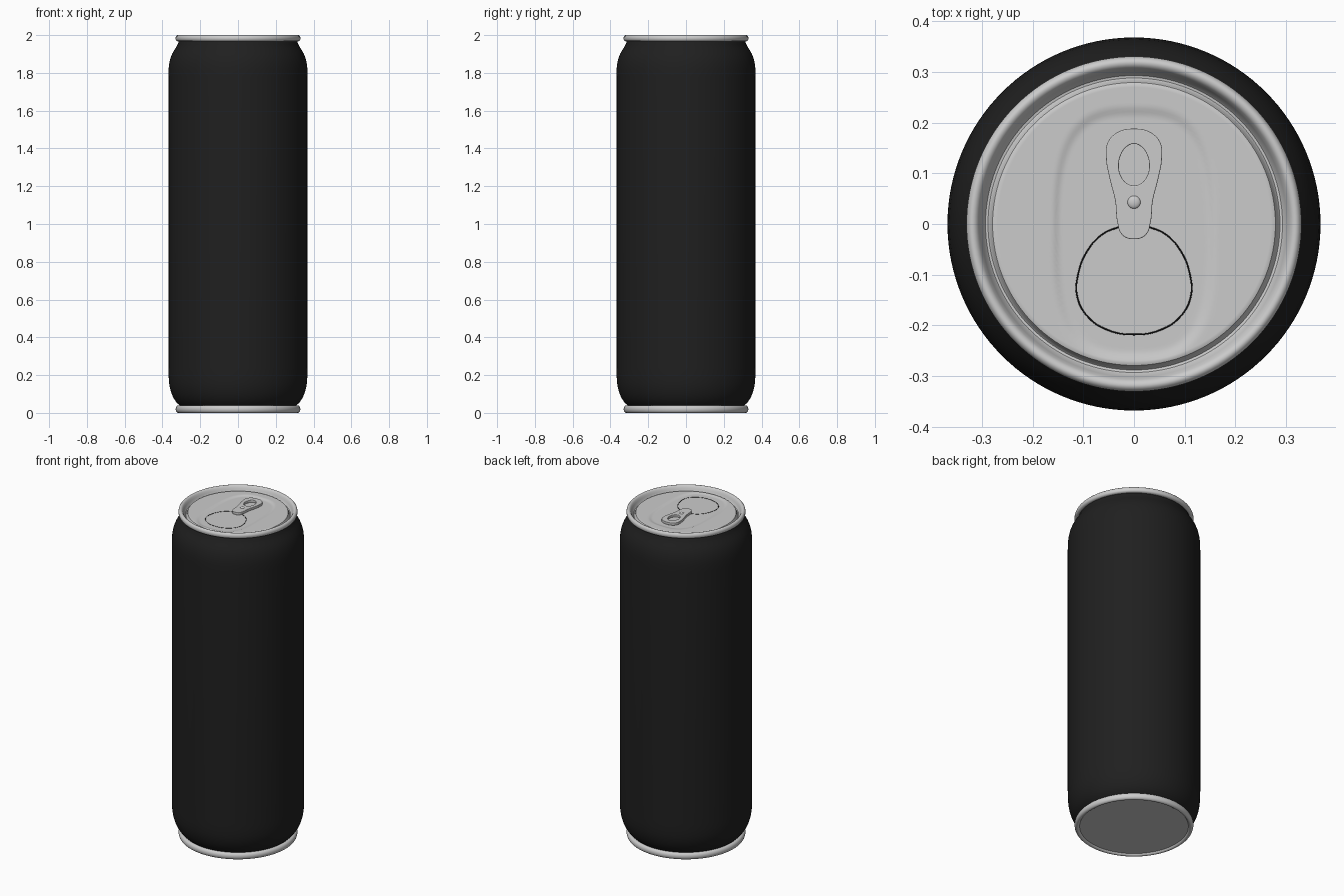
import bpy, bmesh, math

if "Cube" in bpy.data.objects:
    bpy.data.objects.remove(bpy.data.objects["Cube"])

SEGS = 128


def smooth(ob, angle=40):
    bpy.ops.object.select_all(action='DESELECT')
    bpy.context.view_layer.objects.active = ob
    ob.select_set(True)
    bpy.ops.object.shade_smooth_by_angle(angle=math.radians(angle))


def material(name, color):
    m = bpy.data.materials.new(name)
    m.diffuse_color = color
    m.use_nodes = True
    m.node_tree.nodes["Principled BSDF"].inputs["Base Color"].default_value = m.diffuse_color
    return m


def lathe(name, profile, shape=None, mat=None):
    """Revolve (r, z) points about z; shape(x, y) gives an optional height offset."""
    bm = bmesh.new()
    rings = []
    for r, z in profile:
        ring = []
        for k in range(SEGS):
            a = 2 * math.pi * k / SEGS
            x, y = r * math.cos(a), r * math.sin(a)
            ring.append(bm.verts.new((x, y, z + (shape(x, y) if shape else 0))))
        rings.append(ring)
    for lo, hi in zip(rings, rings[1:]):
        for k in range(SEGS):
            n = (k + 1) % SEGS
            bm.faces.new((lo[k], lo[n], hi[n], hi[k]))
    bmesh.ops.remove_doubles(bm, verts=bm.verts, dist=1e-5)
    me = bpy.data.meshes.new(name)
    bm.to_mesh(me)
    bm.free()
    ob = bpy.data.objects.new(name, me)
    bpy.context.collection.objects.link(ob)
    if mat:
        me.materials.append(mat)
    smooth(ob)
    return ob


def outline(name, loops, z, cyclic=True, flat=True, extrude=0, bevel=0, mat=None):
    """Smooth bezier outlines through (x, y) points, converted to mesh."""
    cu = bpy.data.curves.new(name, 'CURVE')
    cu.dimensions = '2D' if flat else '3D'
    if flat:
        cu.fill_mode = 'BOTH'
    cu.extrude, cu.bevel_depth, cu.bevel_resolution = extrude, bevel, 2
    cu.resolution_u = 10
    for pts in loops:
        sp = cu.splines.new('BEZIER')
        sp.bezier_points.add(len(pts) - 1)
        for bp, (x, y) in zip(sp.bezier_points, pts):
            bp.co = (x, y, 0)
            bp.handle_left_type = bp.handle_right_type = 'AUTO'
        sp.use_cyclic_u = cyclic
    ob = bpy.data.objects.new(name, cu)
    ob.location.z = z
    bpy.context.collection.objects.link(ob)
    if mat:
        cu.materials.append(mat)
    bpy.ops.object.select_all(action='DESELECT')
    bpy.context.view_layer.objects.active = ob
    ob.select_set(True)
    bpy.ops.object.convert(target='MESH')
    ob = bpy.context.object
    smooth(ob)
    return ob


def mirrored(half):
    """Complete a right-hand half outline across x = 0."""
    return half + [(-x, y) for x, y in reversed(half) if abs(x) > 1e-6]


black = material("black_paint", (0.014, 0.014, 0.014, 1))
dark = material("score_dark", (0.01, 0.01, 0.01, 1))

# Painted body with curved shoulders
lathe("can_body", [
    (0.300, 0.030), (0.312, 0.042), (0.326, 0.055), (0.340, 0.076), (0.351, 0.100),
    (0.360, 0.130), (0.365, 0.160), (0.3675, 0.200), (0.368, 0.240),
    (0.368, 1.780), (0.3675, 1.820), (0.364, 1.850), (0.358, 1.877), (0.349, 1.900),
    (0.338, 1.920), (0.327, 1.937), (0.319, 1.952), (0.314, 1.966), (0.306, 1.976)], mat=black)

# Bottom disc and rounded rim
bead = [(0.315 + 0.015 * math.cos(math.radians(t)), 0.020 + 0.020 * math.sin(math.radians(t)))
        for t in range(-150, 121, 15)]
lathe("bottom_rim", [(0, 0.010), (0.290, 0.010), (0.299, 0.010)] + bead)


# Lid: rolled rim, countersink, panel with a shallow pressed recess
def recess(x, y):
    d = (abs(x / 0.155) ** 3 + abs((y + 0.02) / 0.245) ** 3) ** (1 / 3)
    t = min(1, max(0, (1.04 - d) / 0.10))
    return -0.005 * t * t * (3 - 2 * t)


rim = [(0.306, 1.968), (0.318, 1.967), (0.326, 1.970), (0.3300, 1.977), (0.3305, 1.986),
       (0.328, 1.994), (0.323, 1.999), (0.318, 2.000), (0.312, 1.998), (0.307, 1.992),
       (0.302, 1.980), (0.297, 1.966), (0.293, 1.961), (0.288, 1.960), (0.285, 1.963),
       (0.282, 1.973), (0.279, 1.979), (0.274, 1.981)]
panel = [(0.27 * (1 - i / 45), 1.981) for i in range(46)]
lathe("lid", rim + panel, recess)

# Score line around the mouth opening
outline("mouth_score", [mirrored([(0.028, -0.005), (0.062, -0.020), (0.092, -0.053),
                                  (0.110, -0.098), (0.112, -0.143), (0.092, -0.182),
                                  (0.052, -0.209), (0, -0.218)])[:]],
        1.976, cyclic=False, flat=False, bevel=0.0015, mat=dark)

# Pull tab with finger hole
tab = mirrored([(0, 0.186), (0.030, 0.180), (0.050, 0.160), (0.053, 0.130), (0.046, 0.090),
                (0.035, 0.045), (0.031, 0.005), (0.022, -0.020), (0, -0.028)])
hole = [(0.032 * math.sin(a), 0.117 + 0.043 * math.cos(a) - 0.002 * math.sin(a) ** 2)
        for a in (2 * math.pi * k / 12 for k in range(12))]
outline("pull_tab", [tab, hole], 1.9835, extrude=0.0055, bevel=0.002)

# Rivet
lathe("rivet", [(0.013, 1.975), (0.013, 1.990)] +
      [(0.013 * math.cos(t * math.pi / 12), 1.990 + 0.006 * math.sin(t * math.pi / 12))
       for t in range(1, 7)]).location.y = 0.043
